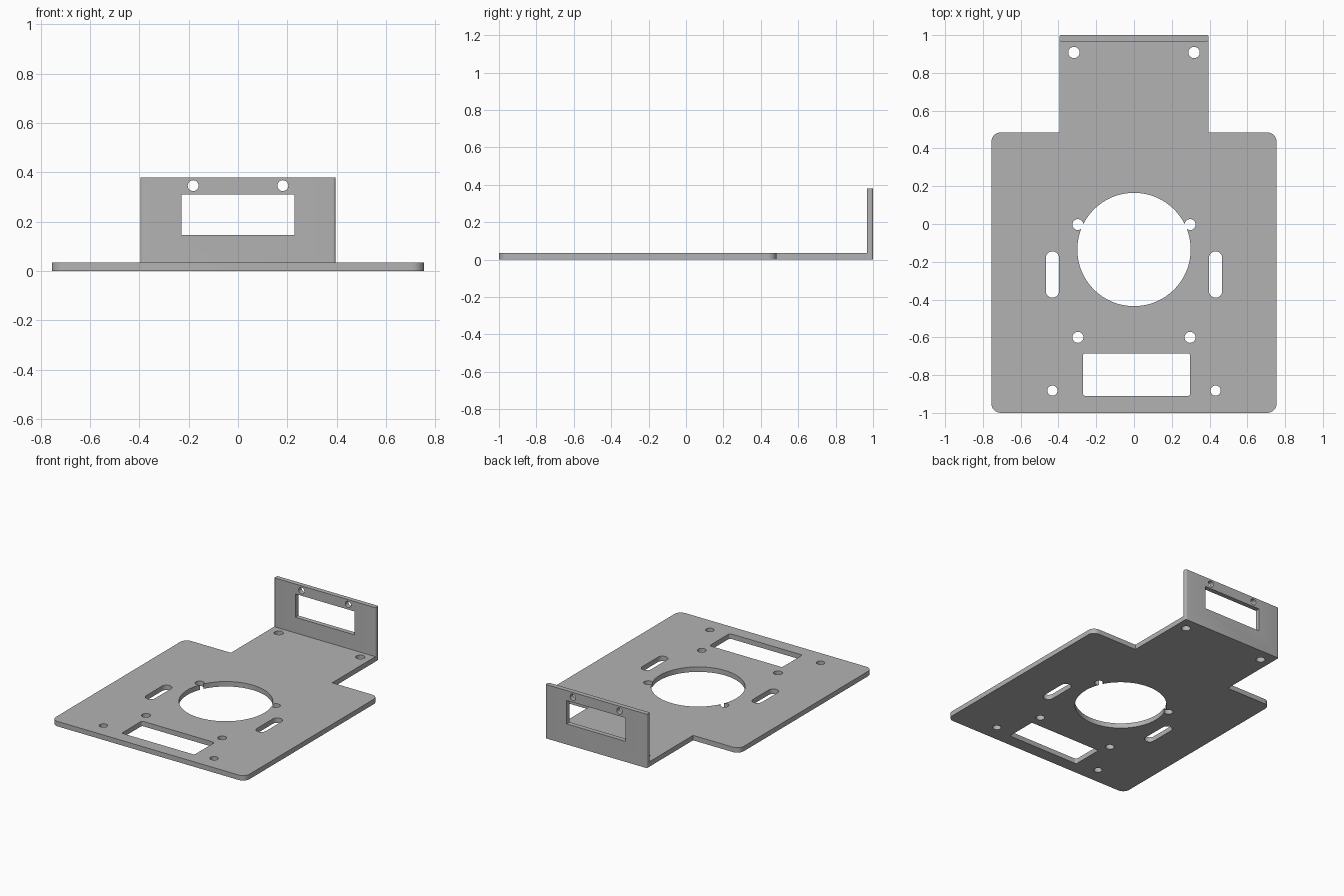
import bpy
import bmesh
from math import pi, cos, sin
from mathutils import Matrix

THICK = 0.035
HALF_TAB = 0.395

if "Cube" in bpy.data.objects:
    bpy.data.objects.remove(bpy.data.objects["Cube"], do_unlink=True)

metal = bpy.data.materials.new("grey_metal")
metal.use_nodes = True
metal.diffuse_color = (0.45, 0.45, 0.45, 1)
metal.node_tree.nodes["Principled BSDF"].inputs["Base Color"].default_value = (0.45, 0.45, 0.45, 1)


def rounded(x0, x1, y0, y1, r, steps=10):
    """Outline of a rectangle with rounded corners."""
    corners = [(x1 - r, y1 - r), (x0 + r, y1 - r), (x0 + r, y0 + r), (x1 - r, y0 + r)]
    return [(cx + r * cos(pi / 2 * (q + i / steps)), cy + r * sin(pi / 2 * (q + i / steps)))
            for q, (cx, cy) in enumerate(corners) for i in range(steps + 1)]


def circle(x, y, r, n=32):
    return [(x + r * cos(2 * pi * i / n), y + r * sin(2 * pi * i / n)) for i in range(n)]


def prism(name, outline, low, high, upright=False):
    """Extrude an outline along z, or along y when upright."""
    bm = bmesh.new()
    face = bm.faces.new([bm.verts.new((x, y, low)) for x, y in outline])
    top = bmesh.ops.extrude_face_region(bm, geom=[face])["geom"]
    bmesh.ops.translate(bm, vec=(0, 0, high - low),
                        verts=[v for v in top if isinstance(v, bmesh.types.BMVert)])
    if upright:
        bm.transform(Matrix(((1, 0, 0, 0), (0, 0, 1, 0), (0, 1, 0, 0), (0, 0, 0, 1))))
    bmesh.ops.remove_doubles(bm, verts=bm.verts, dist=1e-5)
    bmesh.ops.recalc_face_normals(bm, faces=bm.faces)
    mesh = bpy.data.meshes.new(name)
    bm.to_mesh(mesh)
    bm.free()
    mesh.materials.append(metal)
    obj = bpy.data.objects.new(name, mesh)
    bpy.context.collection.objects.link(obj)
    return obj


def combine(target, tool, operation):
    """Apply a boolean and remove the helper."""
    mod = target.modifiers.new("boolean", "BOOLEAN")
    mod.operation = operation
    mod.solver = "EXACT"
    mod.object = tool
    tool.hide_render = True
    bpy.context.view_layer.objects.active = target
    bpy.ops.object.modifier_apply(modifier=mod.name)
    bpy.data.objects.remove(tool, do_unlink=True)


def cut(target, outline, low, high, upright=False):
    combine(target, prism("cutter", outline, low, high, upright), "DIFFERENCE")


# Base plate: rounded body plus a narrow tab toward the back
plate = prism("base_plate", rounded(-0.755, 0.755, -1, 0.485, 0.05), 0, THICK)
tab = prism("tab", [(-HALF_TAB, 0.3), (HALF_TAB, 0.3), (HALF_TAB, 0.975), (-HALF_TAB, 0.975)], 0, THICK)
combine(plate, tab, "UNION")

# Central bore, rectangular window, and mirrored holes and slots
holes = [circle(0, -0.135, 0.3, 96), rounded(-0.27, 0.297, -0.91, -0.685, 0.012, 4)]
for s in (-1, 1):
    holes += [circle(s * 0.297, -0.003, 0.029), circle(s * 0.297, -0.6, 0.029),
              circle(s * 0.432, -0.882, 0.027), circle(s * 0.318, 0.908, 0.03),
              rounded(s * 0.432 - 0.035, s * 0.432 + 0.035, -0.39, -0.145, 0.0349)]
for outline in holes:
    cut(plate, outline, -0.1, 0.1)

# Upright flange with softened side edges
flange = prism("upright_flange", rounded(-HALF_TAB, HALF_TAB, 0.967, 1, 0.009, 5), 0, 0.38)
cut(flange, [(-0.23, 0.145), (0.23, 0.145), (0.23, 0.31), (-0.23, 0.31)], 0.9, 1.1, True)
for s in (-1, 1):
    cut(flange, circle(s * 0.182, 0.346, 0.022), 0.9, 1.1, True)

# Smooth the curved walls, keep the edges sharp
for obj in (plate, flange):
    bpy.ops.object.select_all(action="DESELECT")
    obj.select_set(True)
    bpy.context.view_layer.objects.active = obj
    bpy.ops.object.shade_smooth_by_angle(angle=0.52)
